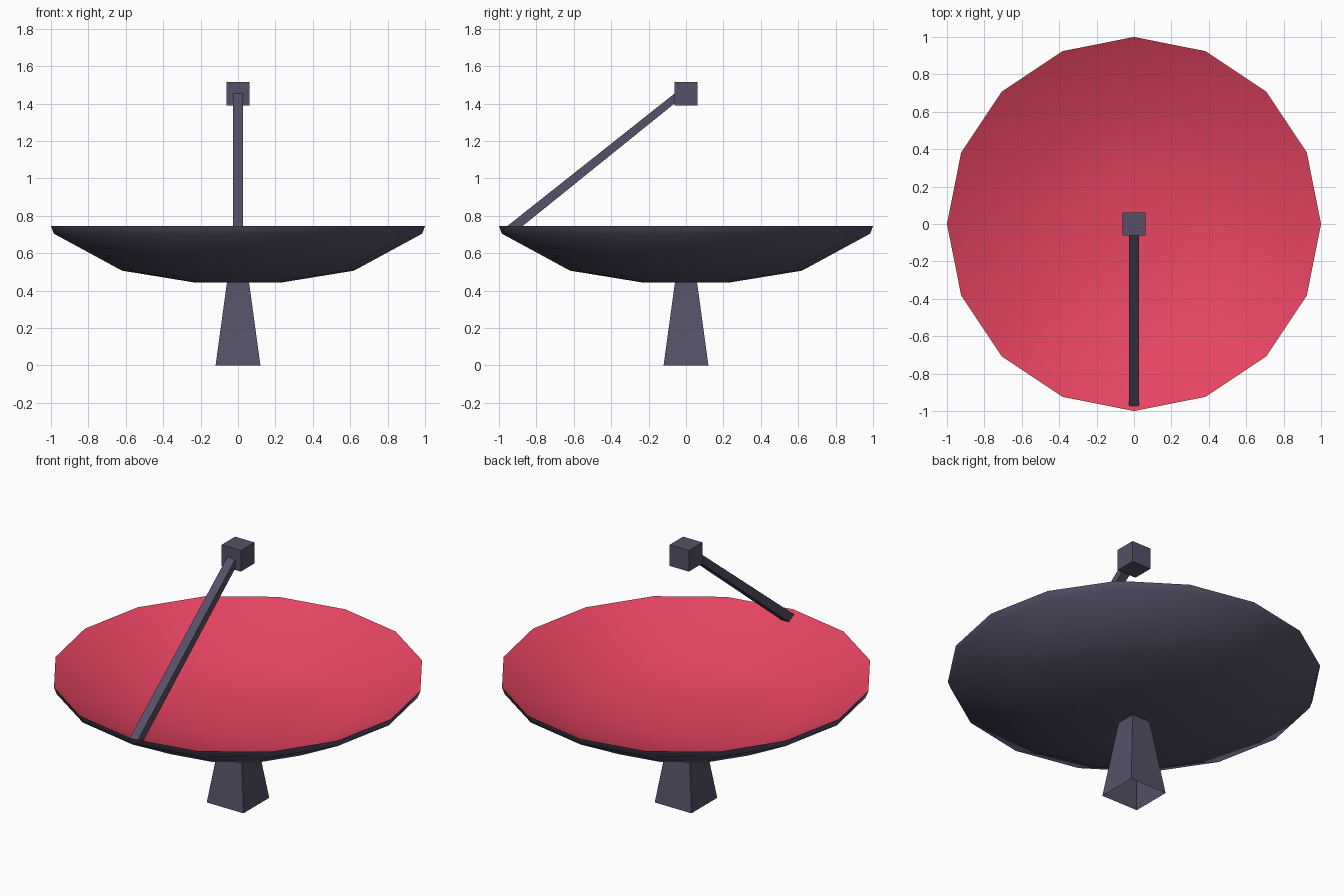
import bpy, bmesh, math
from mathutils import Vector

if "Cube" in bpy.data.objects:
    bpy.data.objects.remove(bpy.data.objects["Cube"])


def srgb(r, g, b):
    lin = lambda c: c / 12.92 if c <= 0.04045 else ((c + 0.055) / 1.055) ** 2.4
    return tuple(lin(v / 255) for v in (r, g, b)) + (1.0,)


def material(name, color):
    m = bpy.data.materials.new(name)
    m.diffuse_color = color
    m.use_nodes = True
    m.node_tree.nodes["Principled BSDF"].inputs["Base Color"].default_value = m.diffuse_color
    return m


GREY = material("purple grey", srgb(86, 80, 103))
RED = material("red", srgb(230, 68, 97))


def finish(name, bm, mats):
    bmesh.ops.recalc_face_normals(bm, faces=bm.faces)
    me = bpy.data.meshes.new(name)
    bm.to_mesh(me)
    bm.free()
    for m in mats:
        me.materials.append(m)
    ob = bpy.data.objects.new(name, me)
    bpy.context.collection.objects.link(ob)
    return ob


def loft(name, a, b, caps=(True, True)):
    """Join two four-cornered sections, optionally capping each end."""
    bm = bmesh.new()
    va, vb = [[bm.verts.new(p) for p in s] for s in (a, b)]
    for i in range(4):
        j = (i + 1) % 4
        bm.faces.new((va[i], va[j], vb[j], vb[i]))
    for ring, cap in zip((va, vb), caps):
        if cap:
            bm.faces.new(ring)
    return finish(name, bm, [GREY])


def square(h, z):
    return [(-h, -h, z), (h, -h, z), (h, h, z), (-h, h, z)]


# Dish: 16-sided thick bowl, grey outside and red inside
SIDES = 16
outer = [(0.24, 0.445), (0.62, 0.507), (0.985, 0.705), (1.0, 0.745)]
inner = [(0.62, 0.545), (0.24, 0.485)]
bm = bmesh.new()
rings = [[bm.verts.new((r * math.cos(i * math.tau / SIDES),
                        r * math.sin(i * math.tau / SIDES), z))
          for i in range(SIDES)] for r, z in outer + inner]
for k in range(len(rings) - 1):
    for i in range(SIDES):
        j = (i + 1) % SIDES
        f = bm.faces.new((rings[k][i], rings[k][j], rings[k + 1][j], rings[k + 1][i]))
        f.material_index = 1 if k >= len(outer) - 1 else 0
bm.faces.new(rings[0])
bm.faces.new(rings[-1]).material_index = 1
dish = finish("dish", bm, [GREY, RED])
bpy.context.view_layer.objects.active = dish
dish.select_set(True)
bpy.ops.object.shade_smooth_by_angle(angle=math.radians(50))

# Pedestal: tapered square post, open underneath, ending inside the dish
loft("pedestal", square(0.12, 0), square(0.057, 0.46), caps=(False, True))

# Receiver box above the dish
loft("receiver", square(0.0625, 1.39), square(0.0625, 1.515))

# Feed arm: tapered bar from the front rim to the receiver
w = 0.026
loft("feed_arm",
     [(-w, -0.975, 0.73), (w, -0.975, 0.73), (w, -0.94, 0.692), (-w, -0.94, 0.692)],
     [(-w, -0.06, 1.455), (w, -0.06, 1.455), (w, -0.05, 1.41), (-w, -0.05, 1.41)])
